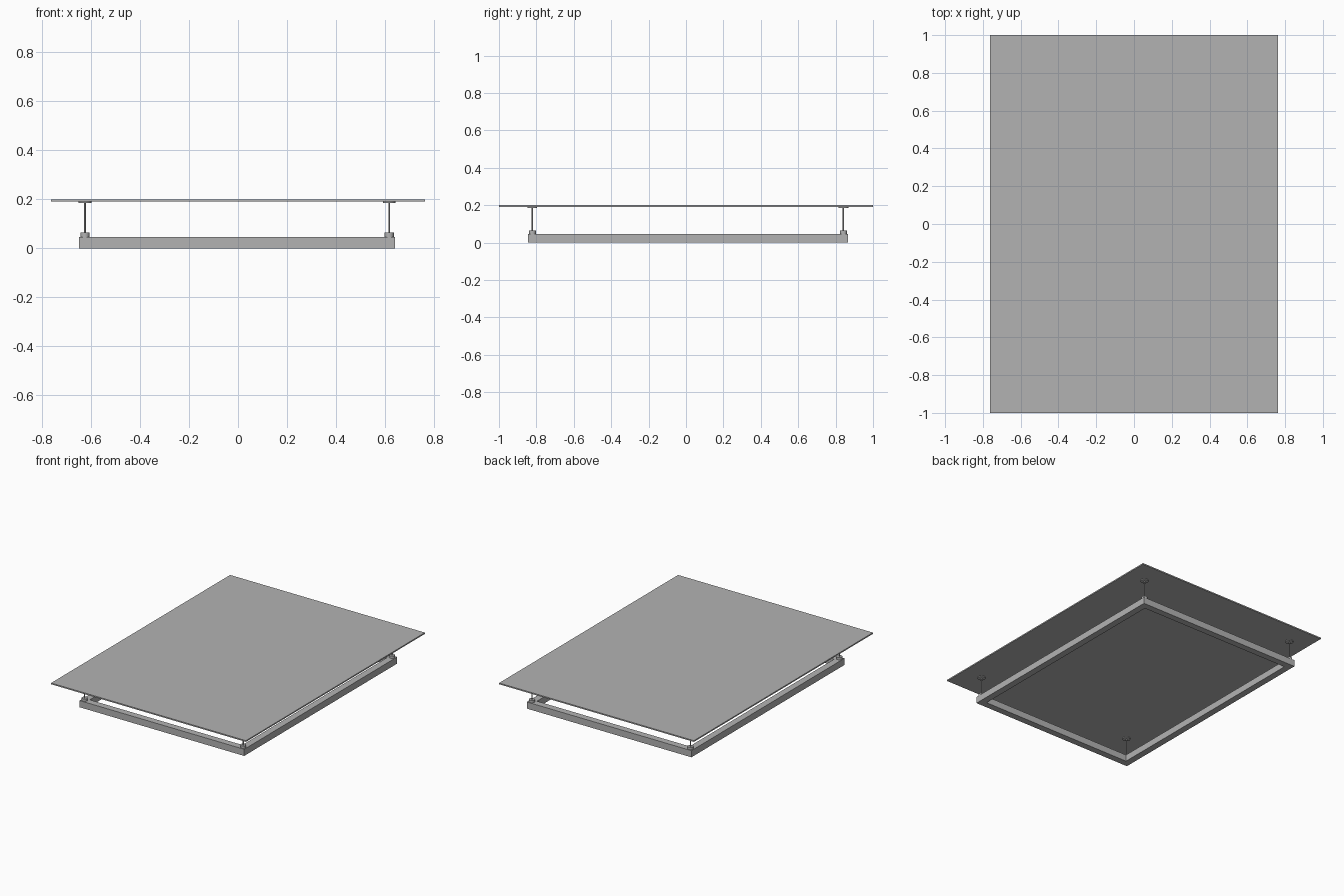
import bpy
import bmesh
from mathutils import Matrix, Vector

cube = bpy.data.objects.get("Cube")
if cube:
    bpy.data.objects.remove(cube)

grey = bpy.data.materials.new("plain_grey")
grey.use_nodes = True
tone = (0.45, 0.45, 0.45, 1)
grey.diffuse_color = tone
grey.node_tree.nodes["Principled BSDF"].inputs["Base Color"].default_value = tone

# Main dimensions
TOP_HALF_X, TOP_HALF_Y = 0.762, 1.0
TOP_Z, TOP_THICK = 0.2, 0.009
FRAME_CENTRE = Vector((-0.004, 0.01, 0))
FRAME_HALF_X, FRAME_HALF_Y = 0.644, 0.855
BAR = 0.047


def finish(name, bm):
    bmesh.ops.recalc_face_normals(bm, faces=bm.faces)
    mesh = bpy.data.meshes.new(name)
    bm.to_mesh(mesh)
    bm.free()
    mesh.materials.append(grey)
    obj = bpy.data.objects.new(name, mesh)
    bpy.context.collection.objects.link(obj)
    return obj


def box(name, size, centre):
    bm = bmesh.new()
    bmesh.ops.create_cube(bm, size=1, matrix=Matrix.Translation(centre) @ Matrix.Diagonal((*size, 1)))
    return finish(name, bm)


def cylinder(bm, x, y, z0, z1, radius, sides=24):
    bmesh.ops.create_cone(bm, cap_ends=True, segments=sides, radius1=radius, radius2=radius,
                          depth=z1 - z0, matrix=Matrix.Translation((x, y, (z0 + z1) / 2)))


# Thin rectangular top
box("table_top", (2 * TOP_HALF_X, 2 * TOP_HALF_Y, TOP_THICK), (0, 0, TOP_Z - TOP_THICK / 2))

# Open rectangular base frame with a square section and mitred corners
bm = bmesh.new()
corners = [(-1, -1), (1, -1), (1, 1), (-1, 1)]
rings = []
for sx, sy in corners:
    rings.append([bm.verts.new(FRAME_CENTRE + Vector((sx * (FRAME_HALF_X - inset),
                                                      sy * (FRAME_HALF_Y - inset), z)))
                  for inset, z in ((0, 0), (0, BAR), (BAR, BAR), (BAR, 0))])
for i in range(4):
    a, b = rings[i], rings[(i + 1) % 4]
    for k in range(4):
        n = (k + 1) % 4
        bm.faces.new((a[k], b[k], b[n], a[n]))
finish("base_frame", bm)

# Corner supports: foot, slim rod and disc below the top
for sx, sy in corners:
    x = FRAME_CENTRE.x + sx * (FRAME_HALF_X - BAR / 2)
    y = FRAME_CENTRE.y + sy * (FRAME_HALF_Y - BAR / 2)
    side = ("front" if sy < 0 else "back") + ("_left" if sx > 0 else "_right")
    for part, z0, z1, radius in (("foot", BAR, 0.064, 0.019),
                                 ("rod", 0.064, 0.187, 0.0035),
                                 ("disc", 0.185, TOP_Z - TOP_THICK, 0.026)):
        bm = bmesh.new()
        cylinder(bm, x, y, z0, z1, radius)
        obj = finish(f"{side}_{part}", bm)
        bpy.ops.object.select_all(action="DESELECT")
        obj.select_set(True)
        bpy.context.view_layer.objects.active = obj
        bpy.ops.object.shade_smooth_by_angle()
